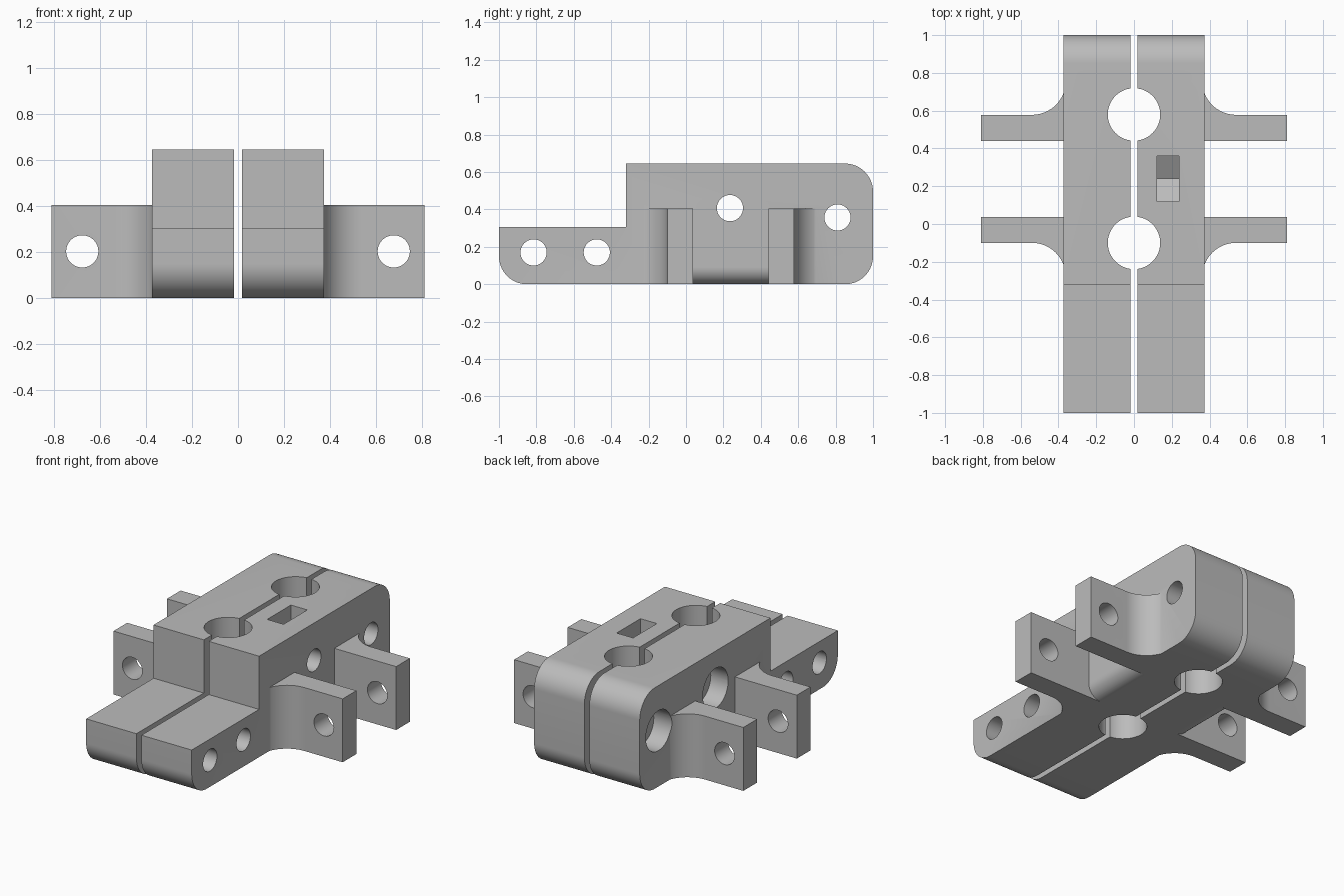
import bpy, bmesh, math
from mathutils import Vector

if "Cube" in bpy.data.objects:
    bpy.data.objects.remove(bpy.data.objects["Cube"], do_unlink=True)

grey = bpy.data.materials.new("plain_grey")
grey.use_nodes = True
COLOUR = (0.5, 0.5, 0.5, 1)
grey.diffuse_color = COLOUR
grey.node_tree.nodes["Principled BSDF"].inputs["Base Color"].default_value = COLOUR

AXES = {"x": lambda a, b, t: (t, a, b),   # profile in yz
        "y": lambda a, b, t: (a, t, b),   # profile in xz
        "z": lambda a, b, t: (a, b, t)}   # profile in xy


def prism(name, pts, axis, lo, hi):
    """Extrude a closed 2D profile along an axis."""
    bm = bmesh.new()
    put = AXES[axis]
    face = bm.faces.new([bm.verts.new(put(a, b, lo)) for a, b in pts])
    ext = bmesh.ops.extrude_face_region(bm, geom=[face])["geom"]
    move = Vector(put(0, 0, hi - lo))
    bmesh.ops.translate(bm, vec=move, verts=[v for v in ext if isinstance(v, bmesh.types.BMVert)])
    bmesh.ops.recalc_face_normals(bm, faces=bm.faces)
    me = bpy.data.meshes.new(name)
    bm.to_mesh(me)
    bm.free()
    me.materials.append(grey)
    ob = bpy.data.objects.new(name, me)
    bpy.context.collection.objects.link(ob)
    return ob


def arc(ca, cb, r, start, end, n=16):
    angles = [math.radians(start + (end - start) * i / n) for i in range(n + 1)]
    return [(ca + r * math.cos(t), cb + r * math.sin(t)) for t in angles]


def drill(a, b, r, axis, lo, hi, n=48, turn=0):
    return prism("cutter", arc(a, b, r, turn, turn + 360, n)[:-1], axis, lo, hi)


def box(x0, x1, y0, y1, z0, z1):
    return prism("cutter", [(x0, y0), (x1, y0), (x1, y1), (x0, y1)], "z", z0, z1)


def combine(target, tool, operation):
    mod = target.modifiers.new("combine", "BOOLEAN")
    mod.operation, mod.solver, mod.object = operation, "EXACT", tool
    bpy.context.view_layer.objects.active = target
    bpy.ops.object.modifier_apply(modifier=mod.name)
    bpy.data.objects.remove(tool, do_unlink=True)


GAP, SIDE, TOP, STEP, EAR_TOP = 0.0175, 0.373, 0.645, 0.305, 0.405
R = 0.15

# stepped side profile with rounded ends
body_profile = (arc(-1 + R, R, R, 180, 270) + arc(1 - R, R, R, 270, 360)
                + arc(1 - R, TOP - R, R, 0, 90)
                + [(-0.32, TOP), (-0.32, STEP), (-1, STEP)])

# ear outline with a concave fillet, reflected for the front pair
FIL = 0.178
sweep = math.degrees(math.acos((0.54 - SIDE) / FIL))
ear_profile = ([(SIDE - 0.05, 0.44), (0.81, 0.44), (0.81, 0.578)]
               + arc(0.54, 0.578 + FIL, FIL, 270, 180 + sweep)
               + [(SIDE - 0.05, 0.578 + FIL - FIL * math.sin(math.radians(sweep)))])
MID = 0.24    # centre line between the ear pairs

for s, name in ((1, "left_clamp_half"), (-1, "right_clamp_half")):
    half = prism(name, body_profile, "x", *sorted((s * GAP, s * SIDE)))

    # rounded lower edge between the ears
    e, q = 0.05, 0.09
    edge = ([(SIDE + e, -e), (SIDE - q, -e)] + arc(SIDE - q, q, q, 270, 360)
            + [(SIDE + e, q)])
    combine(half, prism("cutter", [(s * a, b) for a, b in edge], "y", 0.038, 0.44),
            "DIFFERENCE")

    # mounting ears
    for flip in (1, -1):
        pts = [(s * x, MID + 0.028 + (y - MID - 0.028) * flip
                - (0.056 - 0.056 * flip) / 2) if flip < 0 else (s * x, y)
               for x, y in ear_profile]
        if flip < 0:
            # front ear reaches from 0.038 to -0.1
            pts = [(s * x, 0.478 - y) for x, y in ear_profile]
        ear = prism("ear", pts, "z", 0, EAR_TOP)
        combine(ear, drill(s * 0.677, 0.203, 0.07, "y", -1, 1.2), "DIFFERENCE")
        combine(half, ear, "UNION")

    # vertical rod bores
    for y in (0.58, -0.1):
        combine(half, drill(0, y, 0.139, "z", -0.2, 1), "DIFFERENCE")

    # cross bolt holes
    for y, z in ((-0.815, 0.17), (-0.477, 0.17), (0.235, 0.407), (0.81, 0.357)):
        combine(half, drill(y, z, 0.07, "x", -0.5, 0.5), "DIFFERENCE")

    if s > 0:
        # nut slot open at the top, with a pointed floor
        slot = [(0.12, 0.9), (0.12, 0.338), (0.24, 0.269), (0.36, 0.338), (0.36, 0.9)]
        combine(half, prism("cutter", slot, "x", 0.122, 0.238), "DIFFERENCE")
    else:
        # bolt head counterbores
        for y, z in ((0.235, 0.407), (0.81, 0.357)):
            combine(half, drill(y, z, 0.128, "x", -0.5, -0.25), "DIFFERENCE")

    bpy.ops.object.select_all(action="DESELECT")
    half.select_set(True)
    bpy.context.view_layer.objects.active = half
    bpy.ops.object.shade_smooth_by_angle(angle=math.radians(25))
